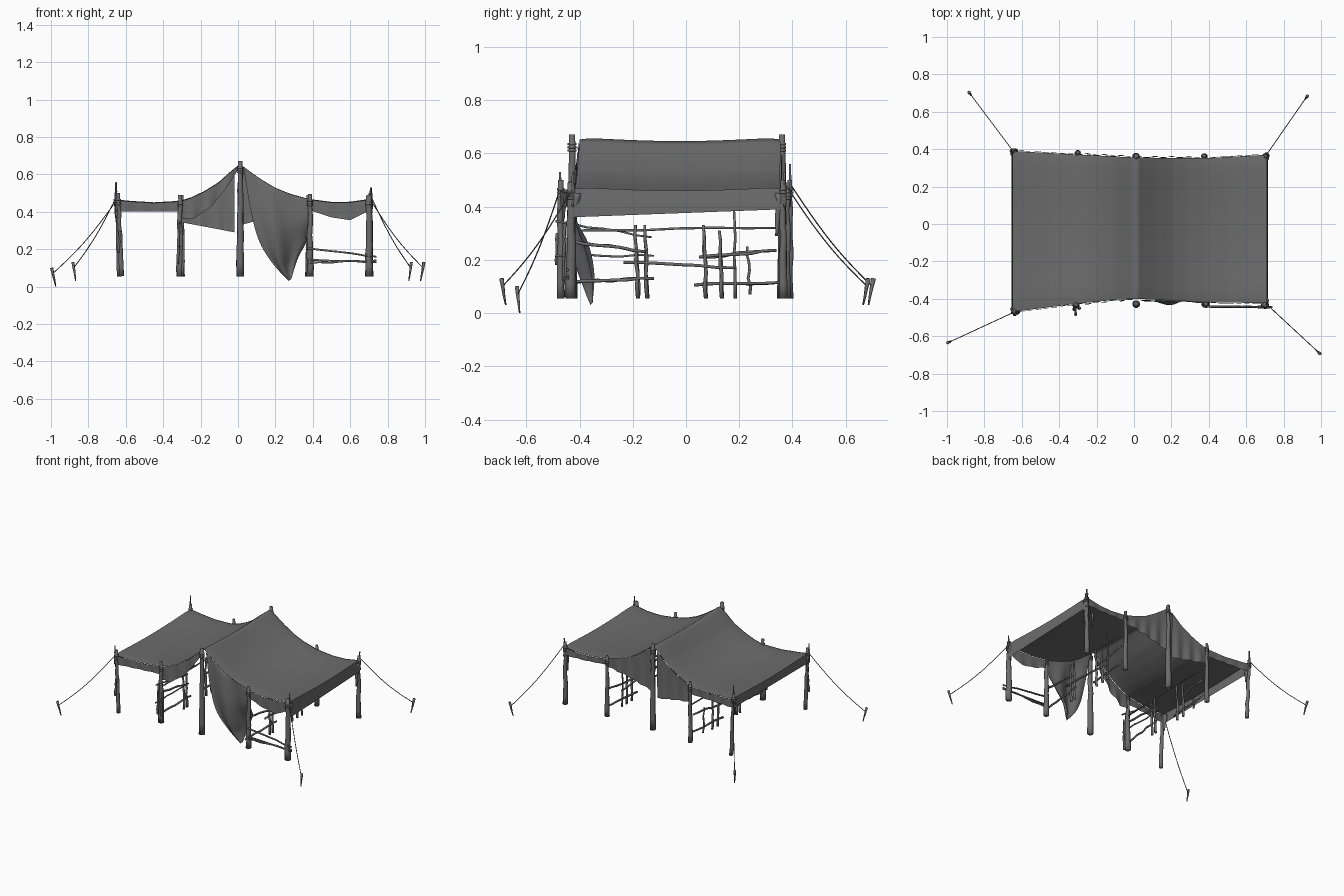
import bpy, bmesh, math, random
from mathutils import Vector

random.seed(4)
cube = bpy.data.objects.get("Cube")
if cube:
    bpy.data.objects.remove(cube)

grey = bpy.data.materials.new("weathered_grey")
grey.use_nodes = True
SHADE = (0.15, 0.15, 0.15, 1)
grey.diffuse_color = SHADE
grey.node_tree.nodes["Principled BSDF"].inputs["Base Color"].default_value = SHADE


def finish(name, bm):
    bmesh.ops.recalc_face_normals(bm, faces=bm.faces)
    mesh = bpy.data.meshes.new(name)
    bm.to_mesh(mesh)
    bm.free()
    mesh.materials.append(grey)
    for p in mesh.polygons:
        p.use_smooth = True
    obj = bpy.data.objects.new(name, mesh)
    bpy.context.collection.objects.link(obj)
    return obj


def along(points, t):
    """Smooth curve through evenly spaced points, t from 0 to 1."""
    pts = [Vector(p) for p in points]
    s = min(max(t, 0), 1) * (len(pts) - 1)
    i = min(int(s), len(pts) - 2)
    f = s - i
    a, b = pts[max(i - 1, 0)], pts[i]
    c, d = pts[i + 1], pts[min(i + 2, len(pts) - 1)]
    return 0.5 * (2 * b + (c - a) * f + (2 * a - 5 * b + 4 * c - d) * f * f
                  + (3 * b - a - 3 * c + d) * f ** 3)


def table(points, x):
    """Value at x from a list of (x, value) pairs."""
    for (x0, v0), (x1, v1) in zip(points, points[1:]):
        if x <= x1:
            return v0 + (v1 - v0) * max(x - x0, 0) / (x1 - x0)
    return points[-1][1]


def sheet(name, nu, nv, fn):
    bm = bmesh.new()
    rows = [[bm.verts.new(fn(i / nu, j / nv)) for i in range(nu + 1)] for j in range(nv + 1)]
    for lo, hi in zip(rows, rows[1:]):
        for i in range(nu):
            bm.faces.new((lo[i], lo[i + 1], hi[i + 1], hi[i]))
    return finish(name, bm)


def stick(name, a, b, r0, r1, sides=8, wobble=0.004, sag=0.0, steps=6):
    """Slightly crooked tapered pole or sagging rope from a to b."""
    a, b = Vector(a), Vector(b)
    turn = (b - a).to_track_quat("Z", "Y")
    bm = bmesh.new()
    rings = []
    for k in range(steps + 1):
        t = k / steps
        c = a.lerp(b, t) - Vector((0, 0, sag * math.sin(math.pi * t)))
        if 0 < k < steps:
            c += turn @ Vector((random.uniform(-1, 1), random.uniform(-1, 1), 0)) * wobble
        r = r0 + (r1 - r0) * t
        rings.append([bm.verts.new(c + turn @ Vector((r * math.cos(q), r * math.sin(q), 0)))
                      for q in (2 * math.pi * n / sides for n in range(sides))])
    for lo, hi in zip(rings, rings[1:]):
        for n in range(sides):
            m = (n + 1) % sides
            bm.faces.new((lo[n], lo[m], hi[m], hi[n]))
    bm.faces.new(rings[0][::-1])
    bm.faces.new(rings[-1])
    return finish(name, bm)


# Roof outline: height and the front and back edges across the width
HEIGHT = [(-.65, .47), (-.58, .463), (-.45, .455), (-.31, .463), (-.25, .482), (-.18, .515),
          (-.1, .565), (-.04, .62), (.01, .66), (.05, .63), (.12, .58), (.2, .532), (.28, .5),
          (.38, .473), (.5, .457), (.6, .458), (.71, .474)]
FRONT = [(-.65, -.47), (-.31, -.427), (-.1, -.405), (.01, -.4), (.38, -.418), (.71, -.423)]
BACK = [(-.65, .39), (-.31, .372), (.01, .355), (.38, .352), (.71, .37)]


def edge(x, back):
    return table(BACK if back else FRONT, x)


def roof_point(u, v):
    x = -.65 + 1.36 * u
    y = edge(x, False) * (1 - v) + edge(x, True) * v
    z = table(HEIGHT, x) - .014 * math.sin(math.pi * v)
    return (x, y, z - .008 * abs(2 * v - 1) ** 12)


sheet("roof_cloth", 68, 24, roof_point)


# Cloth hanging from the front and back edges
def hanging(name, x0, x1, bottom, back, fold=.006):
    def point(u, v):
        x = x0 + (x1 - x0) * u
        top = table(HEIGHT, x) - .008
        z = top + (min(table(bottom, x), top - .005) - top) * v
        out = .004 + fold * v * math.sin(x * 70)
        return (x, edge(x, back) + (out if back else -out), z)
    return sheet(name, 30, 8, point)


hanging("front_valance_right", -.65, -.31, [(-.65, .4), (-.31, .4)], False, .003)
hanging("front_flap", -.31, .0, [(-.31, .36), (-.24, .36), (-.14, .43), (-.06, .53), (.01, .64)], False)
hanging("front_valance_left", .38, .71, [(.38, .41), (.5, .37), (.6, .355), (.71, .41)], False, .003)
hanging("back_valance_right", -.65, -.31, [(-.65, .4), (-.31, .4)], True, .003)
hanging("back_curtain_right", -.31, -.02, [(-.31, .345), (-.15, .315), (-.02, .29)], True)
hanging("back_curtain_left", .02, .38, [(.02, .33), (.2, .38), (.38, .41)], True)
hanging("back_valance_left", .38, .71, [(.38, .42), (.55, .41), (.71, .41)], True, .003)


# Valances over the two ends
def end_valance(name, x, out, low_front, low_back):
    def point(u, v):
        y = edge(x, False) * (1 - u) + edge(x, True) * u
        top = table(HEIGHT, x) - .014 * math.sin(math.pi * u) - .008 * abs(2 * u - 1) ** 12
        low = low_front * (1 - u) + low_back * u
        return (x + out * math.sin(v * 1.6), y, top + (low - top) * v)
    return sheet(name, 24, 6, point)


end_valance("left_end_valance", .71, .006, .36, .39)
end_valance("right_end_valance", -.65, -.004, .4, .4)

# Corner tails of cloth
for x, y, low in [(.705, .35, .29), (-.645, -.455, .34), (-.645, .375, .34), (.705, -.41, .35)]:
    stick("corner_tail", (x, y, .45), (x, y - .01, low), .018, .006, 6, .002)

# Gathered door drape at the front
INNER = [(.025, -.405, .635), (.065, -.415, .42), (.11, -.41, .25), (.18, -.385, .13), (.27, -.36, .03)]
OUTER = [(.38, -.42, .47), (.385, -.41, .36), (.375, -.36, .26), (.32, -.34, .15), (.285, -.35, .04)]


def drape_point(u, v):
    a, b = along(INNER, v), along(OUTER, v)
    p = a.lerp(b, u)
    if v < .25:
        k = 1 - v / .25
        p.z += (table(HEIGHT, p.x) - .006 - p.z) * k * k
    swell = math.sin(math.pi * v)
    p.y += swell * (.012 * math.sin(u * 12) - .03 * math.sin(math.pi * u) * (1 - u))
    p.z -= .05 * swell * math.sin(math.pi * u)
    return p


sheet("door_drape", 24, 28, drape_point)

# Posts: x, y, top height, foot radius, top radius
POSTS = [(.012, -.428, .67, .021, .012), (.012, .36, .67, .02, .012),
         (-.31, -.432, .49, .02, .01), (-.3, .38, .49, .016, .009),
         (.385, -.43, .495, .019, .01), (.375, .362, .49, .017, .009),
         (.7, -.432, .49, .021, .014), (.708, .365, .5, .017, .01),
         (-.635, -.47, .5, .014, .01), (-.645, .39, .5, .014, .009)]
for x, y, top, r0, r1 in POSTS:
    lean = .012 if x < -.5 else 0
    stick("post", (x + lean, y, .055), (x - lean / 2, y, top), r0, r1, 10, .003, steps=8)
    # Rope lashing near the top
    for k in range(3):
        z = top - .035 - .012 * k
        stick("lashing", (x - lean / 2, y, z - .004), (x - lean / 2, y, z + .004), r1 + .005, r1 + .005, 10, 0, steps=1)

# Thin spikes above the corners
for x, y, top in [(-.652, .39, .56), (.71, -.425, .53), (-.65, -.473, .53), (.712, .37, .53)]:
    stick("corner_spike", (x, y, .4), (x, y, top), .008, .004, 6, .002)

# Guy ropes and ground stakes
CORNERS = [((-.65, -.475, .46), (-.985, -.63)), ((.71, -.43, .46), (.985, -.685)),
           ((-.65, .395, .48), (-.875, .695)), ((.712, .375, .48), (.92, .675))]
for n, (top, (x, y)) in enumerate(CORNERS):
    foot = 0 if n == 0 else .03
    d = Vector((x - top[0], y - top[1], 0)).normalized() * .012
    stick("guy_rope", top, (x, y, foot + .075), .0025, .0025, 5, 0, .025, 12)
    stick("stake", (x - d.x, y - d.y, foot), (x + d.x, y + d.y, foot + .1), .003, .009, 6, .001, steps=3)

# Side fences: rails run front to back, pickets stand between them
for x in (-.305, .38):
    for y0, y1, z0, z1 in [(-.44, -.12, .115, .13), (-.43, -.15, .27, .23), (.03, .35, .105, .115),
                           (.05, .34, .21, .235)]:
        stick("fence_rail", (x - .012, y0, z0), (x + .012, y1, z1), .007, .006, 6, .004)
    for y, top in [(-.19, .33), (-.155, .33), (.065, .33), (.125, .31)]:
        stick("fence_picket", (x, y + .01, .055), (x, y, top), .009, .006, 6, .004)
stick("tall_picket", (.38, .185, .055), (.38, .18, .39), .007, .005, 6)
stick("short_picket", (-.305, .24, .07), (-.305, .23, .25), .007, .005, 6)
stick("long_rail", (-.31, -.43, .31), (-.3, .36, .32), .005, .005, 6)
stick("middle_rail", (.38, -.235, .19), (.38, .19, .17), .007, .006, 6)
stick("front_post_brace", (-.315, -.49, .215), (-.31, -.12, .215), .005, .004, 6)
stick("slanted_rail", (-.31, -.49, .345), (-.31, -.13, .285), .005, .004, 6)

# Front fence beside the door
for z0, z1 in [(.205, .16), (.145, .13), (.125, .14)]:
    stick("front_rail", (.37, -.44, z0), (.74, -.445, z1), .006, .005, 6, .003)

# Sticks bound to the right-hand posts
for x, y, z0, z1 in [(-.322, -.455, .12, .34), (-.295, -.45, .06, .28), (-.64, -.483, .18, .3)]:
    stick("bound_stick", (x, y, z0), (x + .005, y, z1), .009, .006, 6, .003)
